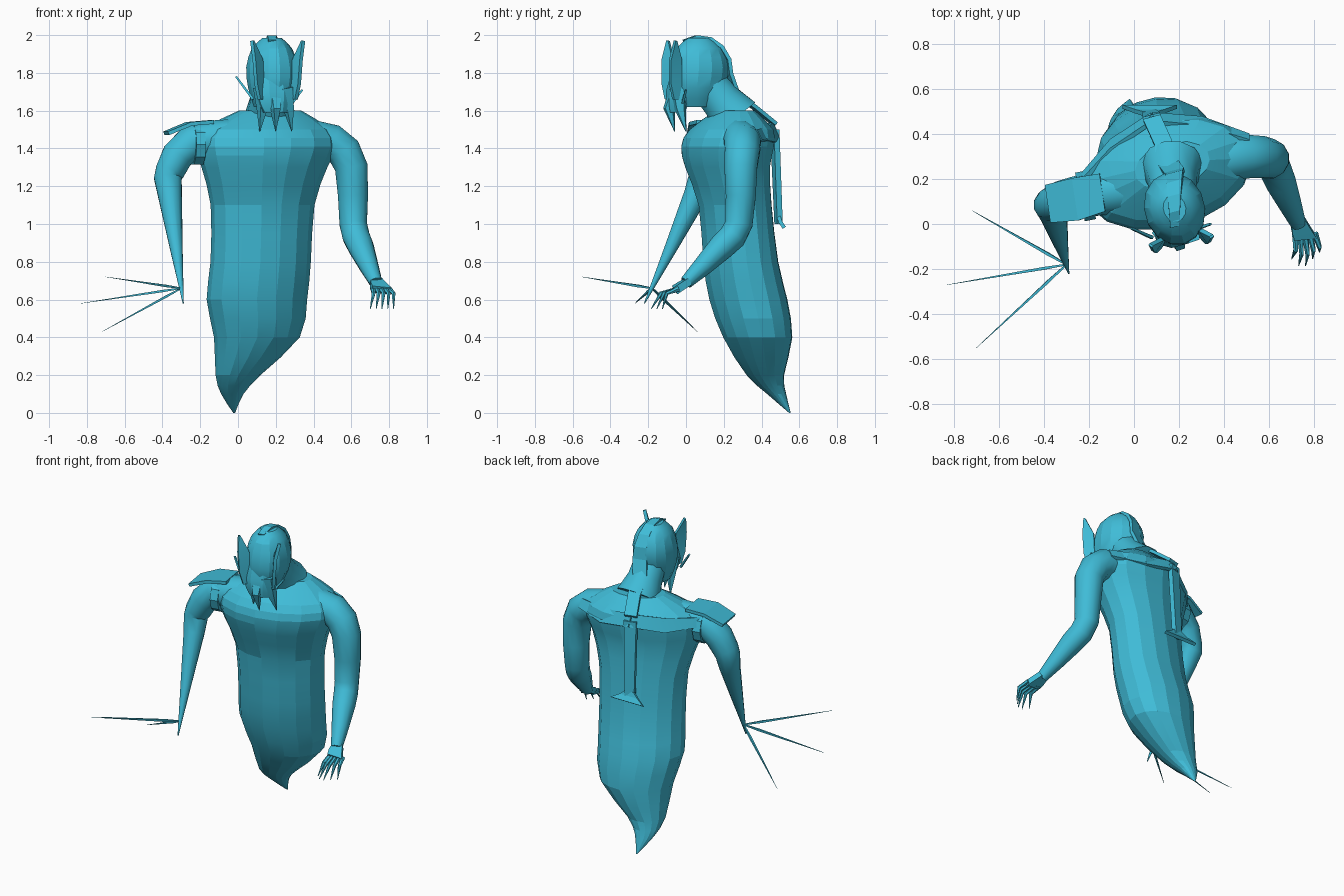
import bpy, bmesh, math
from mathutils import Vector, Matrix

default_cube = bpy.data.objects.get("Cube")
if default_cube:
    bpy.data.objects.remove(default_cube, do_unlink=True)

teal = bpy.data.materials.new("teal")
teal.use_nodes = True
teal.diffuse_color = (.05, .5, .68, 1)
teal.node_tree.nodes["Principled BSDF"].inputs["Base Color"].default_value = teal.diffuse_color

YAW = Matrix.Rotation(math.radians(15), 4, "Z")  # the whole figure turns a little
BOTH_SIDES = {"left": 1, "right": -1}


def loft(name, rings, sharp_angle):
    """Skin equal-sized rings of points, cap both ends, colour and shade."""
    bm = bmesh.new()
    loops = [[bm.verts.new(point) for point in ring] for ring in rings]
    for lower, upper in zip(loops, loops[1:]):
        for i in range(len(lower)):
            bm.faces.new((lower[i - 1], lower[i], upper[i], upper[i - 1]))
    bm.faces.new(loops[0])
    bm.faces.new(loops[-1])
    bmesh.ops.recalc_face_normals(bm, faces=bm.faces)
    mesh = bpy.data.meshes.new(name)
    bm.to_mesh(mesh)
    bm.free()
    mesh.materials.append(teal)
    part = bpy.data.objects.new(name, mesh)
    bpy.context.collection.objects.link(part)
    bpy.ops.object.select_all(action="DESELECT")
    part.select_set(True)
    bpy.context.view_layer.objects.active = part
    bpy.ops.object.shade_smooth_by_angle(angle=math.radians(sharp_angle))


def refine(keys):
    """Insert a curved midpoint between each pair of neighbouring keys."""
    keys = [Vector(key) for key in keys]
    padded = [keys[0], *keys, keys[-1]]
    refined = []
    for before, start, end, after in zip(padded, padded[1:], padded[2:], padded[3:]):
        refined += [start, (start + end) * .5 + (start + end - before - after) / 16]
    return refined + [keys[-1]]


def circle(sides):
    angles = [math.tau * (i + .5) / sides for i in range(sides)]
    return [(math.cos(angle), math.sin(angle)) for angle in angles]


def stack(name, levels, depth_rule, sides, sharp_angle):
    """Horizontal oval sections from keys of x, y, z and half width."""
    rings = []
    for x, y, z, half_width in levels:
        half_depth = half_width * depth_rule(z)
        rings.append([Vector((x, y, z)) + YAW @ Vector((half_width * c, half_depth * s, 0))
                      for c, s in circle(sides)])
    loft(name, rings, sharp_angle)


def split_path(keys):
    """Separate keys into points, travel directions and sizes."""
    points = [Vector(key[:3]) for key in keys]
    ahead = points[1:] + points[-1:]
    behind = points[:1] + points[:-1]
    directions = [(b - a).normalized() for a, b in zip(behind, ahead)]
    return zip(points, directions, [key[3] for key in keys])


def tube(name, keys, sides, sharp_angle=35):
    """Round limb along keys of x, y, z and radius."""
    rings = []
    for point, direction, radius in split_path(keys):
        across = direction.cross(Vector((0, 1, 0))).normalized()
        other = across.cross(direction)
        rings.append([point + radius * (across * c + other * s) for c, s in circle(sides)])
    loft(name, rings, sharp_angle)


def ribbon(name, keys, across, thickness=.02):
    """Flat strap along keys of x, y, z and width, spread along one direction."""
    across = Vector(across).normalized()
    rings = []
    for point, direction, width in split_path(keys):
        lift = direction.cross(across).normalized() * thickness / 2
        reach = across * width / 2
        rings.append([point + reach + lift, point - reach + lift,
                      point - reach - lift, point + reach - lift])
    loft(name, rings, 15)


# Torso, from the tail tip up to the collar
torso = [(-.02, .55, 0, .005), (-.03, .48, .1, .06), (0, .42, .2, .12), (.1, .38, .4, .23),
         (.1, .33, .6, .27), (.12, .29, .8, .27), (.13, .26, 1.1, .28), (.14, .22, 1.3, .34),
         (.15, .22, 1.41, .38), (.15, .24, 1.5, .35), (.17, .26, 1.6, .17)]
stack("torso", refine(torso), lambda z: .85 - .16 * z, 16, 12)

# Neck and head
tube("neck", [(.17, .26, 1.56, .14), (.17, .19, 1.65, .11), (.18, .1, 1.76, .1)], 12)
head_centre = Vector((.18, .07, 1.81))
head = [(.17, .06, 1.62, .085), (.18, .06, 1.72, .125), (.18, .07, 1.83, .135),
        (.18, .07, 1.93, .105), (.18, .07, 1.985, .05)]
stack("head", refine(head), lambda z: 1.2, 14, 20)

# Face plate and the three beard points below it
face = [(.2, -.05, 1.59, .07), (.19, -.04, 1.7, .105), (.18, 0, 1.9, .07)]
stack("face_plate", refine(face), lambda z: .6, 8, 25)
for label, side in {"middle": 0, **BOTH_SIDES}.items():
    tip_y = .06 * abs(side) - .06
    tube(label + "_beard_point", [(.19 + .06 * side, -.04, 1.72, .05),
                                  (.2 + .07 * side, tip_y - .03, 1.61, .032),
                                  (.2 + .085 * side, tip_y, 1.49, .002)], 5, 15)

# Upright ear blades beside the face
for label, side in BOTH_SIDES.items():
    ear_y = .02 * side - .075
    ear = [(.09, 1.66, .03), (.095, 1.74, .07), (.105, 1.87, .07), (.135, 1.97, .01)]
    ribbon(label + "_ear", [(.21 + side * out, ear_y, z, width) for out, z, width in ear],
           (.55, -.8 * side, 0))

# Thin strands at the cheeks
tube("right_strand", [(-.01, -.02, 1.78, .007), (.08, -.06, 1.66, .01)], 4)
tube("left_strand", [(.28, -.02, 1.63, .01), (.34, 0, 1.71, .007)], 4)

# Crest over the head, running down to the back
crest = []
for step in range(6):
    angle = math.radians(60 + 25 * step)
    arc = Vector((0, -.16 * math.cos(angle), .18 * math.sin(angle)))
    crest.append((*(head_centre + arc), .04 + .01 * step))
crest += [(.15, .27, 1.68, .09), (.13, .36, 1.62, .08), (.08, .47, 1.53, .08)]
ribbon("crest", crest, YAW.col[0][:3])

# Spine strap with a flared foot
spine_top = (.08, .47, 1.5, .08)
ribbon("spine_strap", [spine_top, (.07, .49, 1, .06)], YAW.col[0][:3], .03)
ribbon("spine_foot", [(.07, .49, 1.04, .06), (.07, .5, 1.01, .13), (.07, .52, .98, .24)], (1, 0, 0))

# Back straps lying from the spine to both shoulders
for label, side in BOTH_SIDES.items():
    middle = (.1 + .2 * side, .4 + .05 * side, 1.47, .09)
    outer = (.13 + .38 * side, .28 + .1 * side, 1.47, .06)
    ribbon(label + "_back_strap", [spine_top, middle, outer], (0, -.5, 1))

# Right arm, narrowing to a point
right_arm = [(0, .16, 1.45, .11), (-.25, .12, 1.43, .095), (-.36, .09, 1.28, .08),
             (-.36, .05, 1.15, .065), (-.29, -.22, .58, .003)]
tube("right_arm", refine(right_arm), 12)

# Three long spikes from the right wrist
wrist = Vector((-.3, -.18, .66))
spike_tips = {"back": (-.72, .06, .43), "middle": (-.83, -.27, .58), "front": (-.7, -.55, .72)}
for label, tip in spike_tips.items():
    widest = wrist.lerp(Vector(tip), .2)
    tube(label + "_spike", [(*wrist, .005), (*widest, .009), (*tip, .001)], 4, 10)

# Right shoulder pad and arm band
ribbon("shoulder_pad", [(-.14, .14, 1.54, .17), (-.26, .11, 1.53, .19), (-.38, .09, 1.48, .17)],
       (-.15, 1, 0))
tube("arm_band", [(-.19, .13, 1.42, .11), (-.24, .12, 1.42, .11)], 10, 20)

# Left arm, bent forward at the elbow
left_arm = [(.3, .27, 1.45, .11), (.5, .3, 1.43, .1), (.6, .29, 1.3, .09), (.61, .28, 1, .075),
            (.65, .19, .88, .07), (.73, 0, .69, .035)]
tube("left_arm", refine(left_arm), 12)

# Left hand with five hooked fingers
ribbon("left_palm", [(.73, .02, .7, .06), (.745, -.03, .67, .09), (.76, -.06, .65, .1)], (1, .1, -.1), .04)
for i in range(5):
    knuckle = Vector((.715 + .022 * i, -.04, .655))
    tip = Vector((.7 + .031 * i, .03 * abs(i - 1.5) - .2, .55))
    bend = knuckle.lerp(tip, .5) + Vector((.01, -.02, .03))
    tube(f"left_finger_{i + 1}", [(*knuckle, .015), (*bend, .011), (*tip, .002)], 6)
